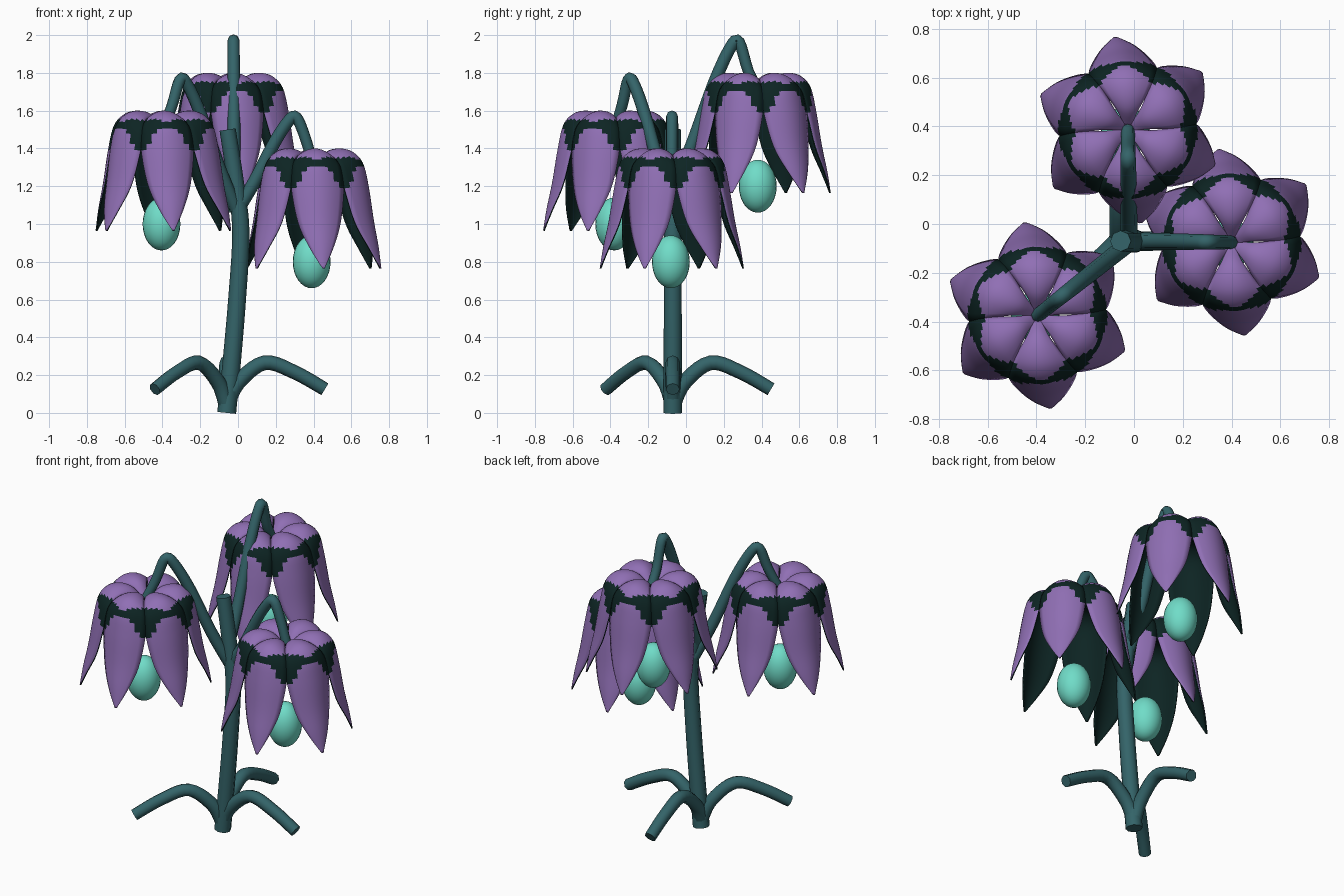
import bpy, bmesh, math
from mathutils import Vector

cube = bpy.data.objects.get("Cube")
if cube:
    bpy.data.objects.remove(cube, do_unlink=True)


def material(name, rgb):
    m = bpy.data.materials.new(name)
    m.use_nodes = True
    m.diffuse_color = (*rgb, 1)
    bsdf = m.node_tree.nodes["Principled BSDF"]
    bsdf.inputs["Base Color"].default_value = (*rgb, 1)
    bsdf.inputs["Roughness"].default_value = 0.7
    return m


purple = material("petal purple", (0.28, 0.16, 0.46))
dark = material("petal dark green", (0.004, 0.018, 0.017))
green = material("stem green", (0.034, 0.127, 0.141))
teal = material("bulb teal", (0.162, 0.716, 0.578))


def add_object(name, mesh, *mats):
    ob = bpy.data.objects.new(name, mesh)
    bpy.context.collection.objects.link(ob)
    for m in mats:
        mesh.materials.append(m)
    mesh.shade_smooth()
    return ob


def sample(points, t):
    """Smooth curve through the points, t counted in points."""
    i = min(int(t), len(points) - 2)
    f = t - i
    a, b, c, d = (Vector(points[min(max(k, 0), len(points) - 1)])
                  for k in range(i - 1, i + 3))
    return 0.5 * (2 * b + (c - a) * f + (2 * a - 5 * b + 4 * c - d) * f ** 2
                  + (3 * b - a - 3 * c + d) * f ** 3)


def tube(name, points, r0, r1, steps=5, sides=8):
    """Capped tube swept along a smooth path."""
    n = (len(points) - 1) * steps
    path = [sample(points, k / steps) for k in range(n + 1)]
    flat = path[-1] - path[0]
    side = Vector((-flat.y, flat.x, 0))
    if abs(flat.z) > 1.2:
        side = Vector((0, 1, 0))
    side.normalize()
    bm = bmesh.new()
    rings = []
    for k, p in enumerate(path):
        along = (path[min(k + 1, n)] - path[max(k - 1, 0)]).normalized()
        up = along.cross(side).normalized()
        r = r0 + (r1 - r0) * k / n
        rings.append([bm.verts.new(p + r * (math.cos(a) * side + math.sin(a) * up))
                      for a in (math.tau * s / sides for s in range(sides))])
    for lo, hi in zip(rings, rings[1:]):
        for s in range(sides):
            q = (s + 1) % sides
            bm.faces.new((lo[s], lo[q], hi[q], hi[s]))
    bm.faces.new(rings[0][::-1])
    bm.faces.new(rings[-1])
    bmesh.ops.recalc_face_normals(bm, faces=bm.faces)
    for e in bm.edges:
        e.smooth = e.calc_face_angle(0) < 0.9
    mesh = bpy.data.meshes.new(name)
    bm.to_mesh(mesh)
    bm.free()
    return add_object(name, mesh, green)


# Petal midline: radius, height below the flower top, half width, cup depth
PETAL = [(0.02, -0.08, 0.015, 0.0), (0.08, -0.02, 0.05, 0.02),
         (0.15, 0.0, 0.09, 0.04), (0.22, -0.015, 0.12, 0.06),
         (0.275, -0.075, 0.135, 0.065), (0.305, -0.2, 0.14, 0.06),
         (0.335, -0.38, 0.115, 0.045), (0.365, -0.52, 0.065, 0.02),
         (0.385, -0.635, 0.006, 0.0)]


def flower(name, centre, rows=40, cols=10):
    bm = bmesh.new()
    last = len(PETAL) - 1
    for p in range(6):
        grid = []
        for i in range(rows + 1):
            t = last * i / rows
            r, z, w, cup = sample(PETAL, t)
            ahead = sample(PETAL, min(t + 0.05, last))
            behind = sample(PETAL, max(t - 0.05, 0))
            dr, dz = (ahead - behind)[:2]
            size = math.hypot(dr, dz)
            nr, nz = -dz / size, dr / size
            ang = math.radians(-90 + 60 * p + 8 * t / last)
            out = Vector((math.cos(ang), math.sin(ang), 0))
            side = Vector((-out.y, out.x, 0))
            row = []
            for j in range(cols + 1):
                u = 2 * j / cols - 1
                sink = cup * u * u
                co = out * (r - nr * sink) + side * (u * w)
                co.z = z - nz * sink
                row.append(bm.verts.new(co + centre))
            grid.append(row)
        for i in range(rows):
            t = last * (i + 0.5) / rows
            for j in range(cols):
                u = (2 * j + 1) / cols - 1
                f = bm.faces.new((grid[i][j], grid[i + 1][j],
                                  grid[i + 1][j + 1], grid[i][j + 1]))
                # Dark arch across the shoulder of the petal
                f.material_index = int(3.75 - 1.2 * u * u < t < 4.2 + 1.1 * u * u)
    mesh = bpy.data.meshes.new(name)
    bm.to_mesh(mesh)
    bm.free()
    ob = add_object(name, mesh, purple, dark)
    # Dark lining inside the petals
    lining = ob.modifiers.new("lining", 'SOLIDIFY')
    lining.thickness = 0.008
    lining.offset = -1
    lining.material_offset = 1
    lining.material_offset_rim = 1


def bulb(name, centre):
    bm = bmesh.new()
    bmesh.ops.create_uvsphere(bm, u_segments=24, v_segments=16, radius=1)
    bmesh.ops.scale(bm, vec=(0.1, 0.1, 0.14), verts=bm.verts)
    bmesh.ops.translate(bm, vec=centre, verts=bm.verts)
    mesh = bpy.data.meshes.new(name)
    bm.to_mesh(mesh)
    bm.free()
    add_object(name, mesh, teal)


# Main stem
Y = -0.07
tube("main_stem", [(-0.06, Y, 0.0), (-0.035, Y, 0.25), (-0.005, Y, 0.6),
                   (0.015, Y, 0.95), (-0.01, Y, 1.2), (-0.055, Y, 1.5)],
     0.05, 0.043)

# Drooping flower branches: (share of reach, share of rise)
ARCH = [(0, 0), (0.22, 0.3), (0.48, 0.72), (0.67, 0.96), (0.77, 1), (0.88, 0.8)]
FLOWERS = [("back", (-0.025, 0.385), 1.8, (-0.02, Y, 1.18)),
           ("left", (0.4, -0.075), 1.4, (0.0, Y, 1.08)),
           ("right", (-0.395, -0.375), 1.6, (-0.01, Y, 1.08))]
for label, (x, y), top, root in FLOWERS:
    root = Vector(root)
    reach = Vector((x, y, 0)) - Vector((root.x, root.y, 0))
    rise = top + 0.165 - root.z
    path = [root + reach * f + Vector((0, 0, rise * h)) for f, h in ARCH]
    path.append(Vector((x, y, top - 0.09)))
    tube(label + "_branch", path, 0.036, 0.028, steps=4)
    flower(label + "_petals", Vector((x, y, top)))
    bulb(label + "_bulb", (x - 0.01, y - 0.005, top - 0.6))

# Ground shoots arching out from the base
SHOOT = [(0, 0.04), (0.06, 0.16), (0.2, 0.265), (0.36, 0.215), (0.52, 0.125)]
for label, angle in (("left", 0), ("back", 90), ("right", 223)):
    c, s = math.cos(math.radians(angle)), math.sin(math.radians(angle))
    tube(label + "_shoot", [(-0.06 + d * c, Y + d * s, z) for d, z in SHOOT],
         0.042, 0.036)
